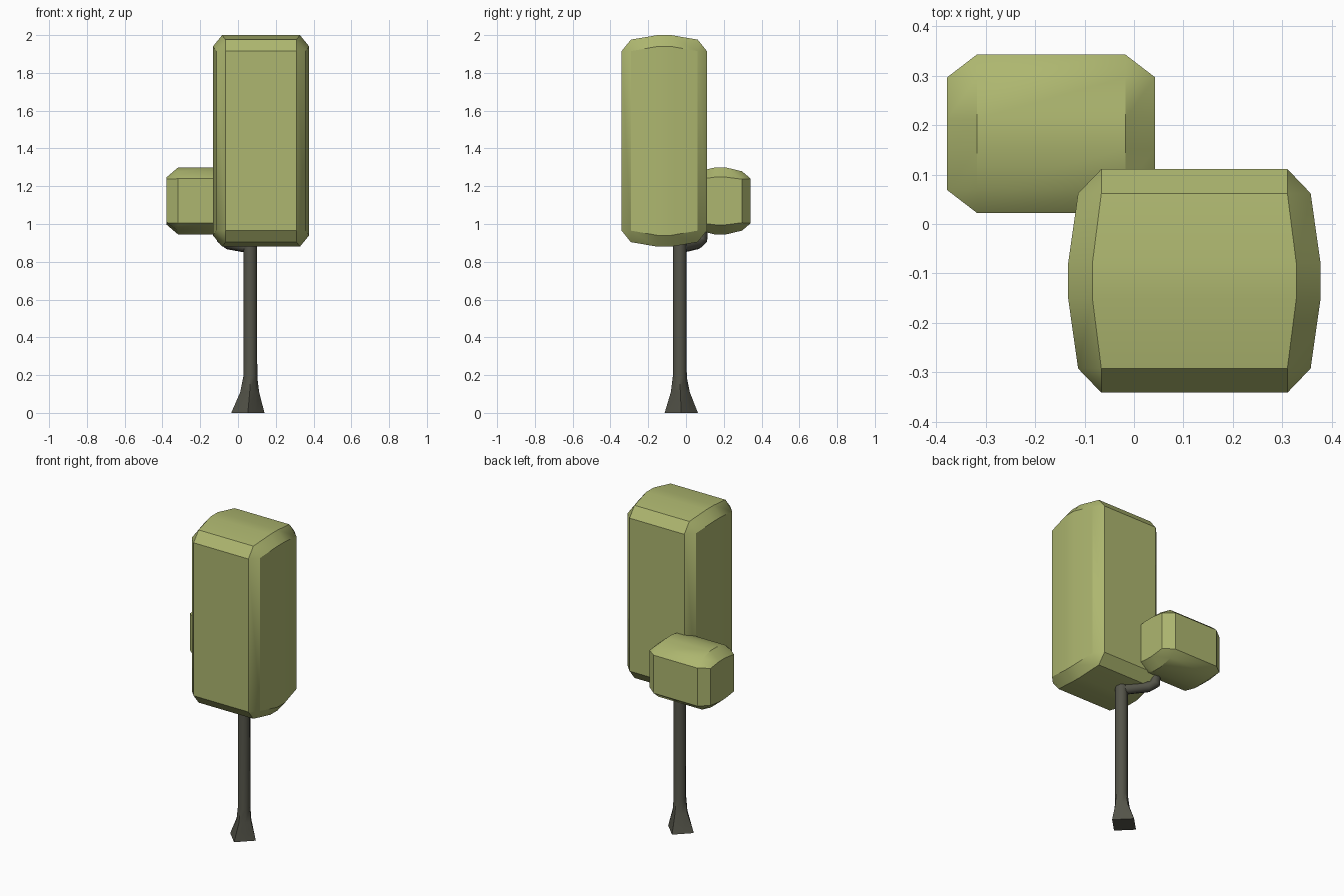
import bpy, bmesh, math
from mathutils import Vector

if "Cube" in bpy.data.objects:
    bpy.data.objects.remove(bpy.data.objects["Cube"])

def material(name, rgb):
    m = bpy.data.materials.new(name)
    m.diffuse_color = (*rgb, 1)
    m.use_nodes = True
    m.node_tree.nodes["Principled BSDF"].inputs["Base Color"].default_value = m.diffuse_color
    return m

LEAF = material("leaf_green", (0.42, 0.47, 0.16))
BARK = material("bark", (0.09, 0.09, 0.068))

def loft(name, rings, mat, angle):
    """Skin a list of equal-length point rings and cap both ends."""
    bm = bmesh.new()
    vs = [[bm.verts.new(p) for p in r] for r in rings]
    n = len(vs[0])
    for a, b in zip(vs, vs[1:]):
        for i in range(n):
            j = (i + 1) % n
            bm.faces.new((a[i], a[j], b[j], b[i]))
    bm.faces.new(vs[0])
    bm.faces.new(vs[-1])
    bmesh.ops.remove_doubles(bm, verts=bm.verts, dist=0.0005)
    bmesh.ops.recalc_face_normals(bm, faces=bm.faces)
    me = bpy.data.meshes.new(name)
    bm.to_mesh(me)
    bm.free()
    ob = bpy.data.objects.new(name, me)
    bpy.context.collection.objects.link(ob)
    me.materials.append(mat)
    bpy.ops.object.select_all(action='DESELECT')
    ob.select_set(True)
    bpy.context.view_layer.objects.active = ob
    bpy.ops.object.shade_smooth_by_angle(angle=math.radians(angle))
    return ob

def foliage(name, centre, sections):
    """Chamfered block; each section is y, inner/outer half x, inner/outer half z."""
    cx, cy, cz = centre
    half = [(-y, *s) for y, *s in sections]
    full = half + [(y, *s) for y, *s in reversed(sections)]
    rings = []
    for y, xi, xo, zi, zo in full:
        pts = [(xi, zo), (xo, zi), (xo, -zi), (xi, -zo),
               (-xi, -zo), (-xo, -zi), (-xo, zi), (-xi, zo)]
        rings.append([(cx + x, cy + y, cz + z) for x, z in pts])
    return loft(name, rings, LEAF, 30)

# Tall main crown
foliage("main_foliage", (0.122, -0.115, 1.44), [
    (0.226, 0.188, 0.188, 0.475, 0.475),
    (0.177, 0.188, 0.235, 0.475, 0.536),
    (0.036, 0.206, 0.255, 0.500, 0.560)])

# Small side crown
foliage("side_foliage", (-0.1675, 0.1825, 1.122), [
    (0.160, 0.150, 0.150, 0.118, 0.118),
    (0.114, 0.150, 0.210, 0.115, 0.157),
    (0.030, 0.150, 0.210, 0.126, 0.177)])

# Trunk with lobed root flare
trunk = []
for z, x, y, r_lobe, r_gap in [(0, 0.052, -0.025, 0.088, 0.062),
                               (0.11, 0.062, -0.030, 0.050, 0.042),
                               (0.19, 0.065, -0.033, 0.037, 0.036),
                               (0.98, 0.065, -0.033, 0.036, 0.036)]:
    trunk.append([(x + (r_gap if i % 2 else r_lobe) * math.cos(i * math.pi / 4),
                   y + (r_gap if i % 2 else r_lobe) * math.sin(i * math.pi / 4), z)
                  for i in range(8)])
loft("trunk", trunk, BARK, 50)

# Bent branch to the side crown
path = [Vector(p) for p in [(0.065, -0.033, 0.875), (-0.055, 0.06, 0.897),
                            (-0.082, 0.082, 0.915), (-0.088, 0.088, 1.02)]]
side = Vector((0.6, 0.8, 0))
rings = []
for i, p in enumerate(path):
    t = (path[min(i + 1, 3)] - path[max(i - 1, 0)]).normalized()
    u = (side - t * side.dot(t)).normalized()
    v = t.cross(u)
    rings.append([p + 0.031 * (u * math.cos(k * math.pi / 4) + v * math.sin(k * math.pi / 4))
                  for k in range(8)])
loft("branch", rings, BARK, 50)
